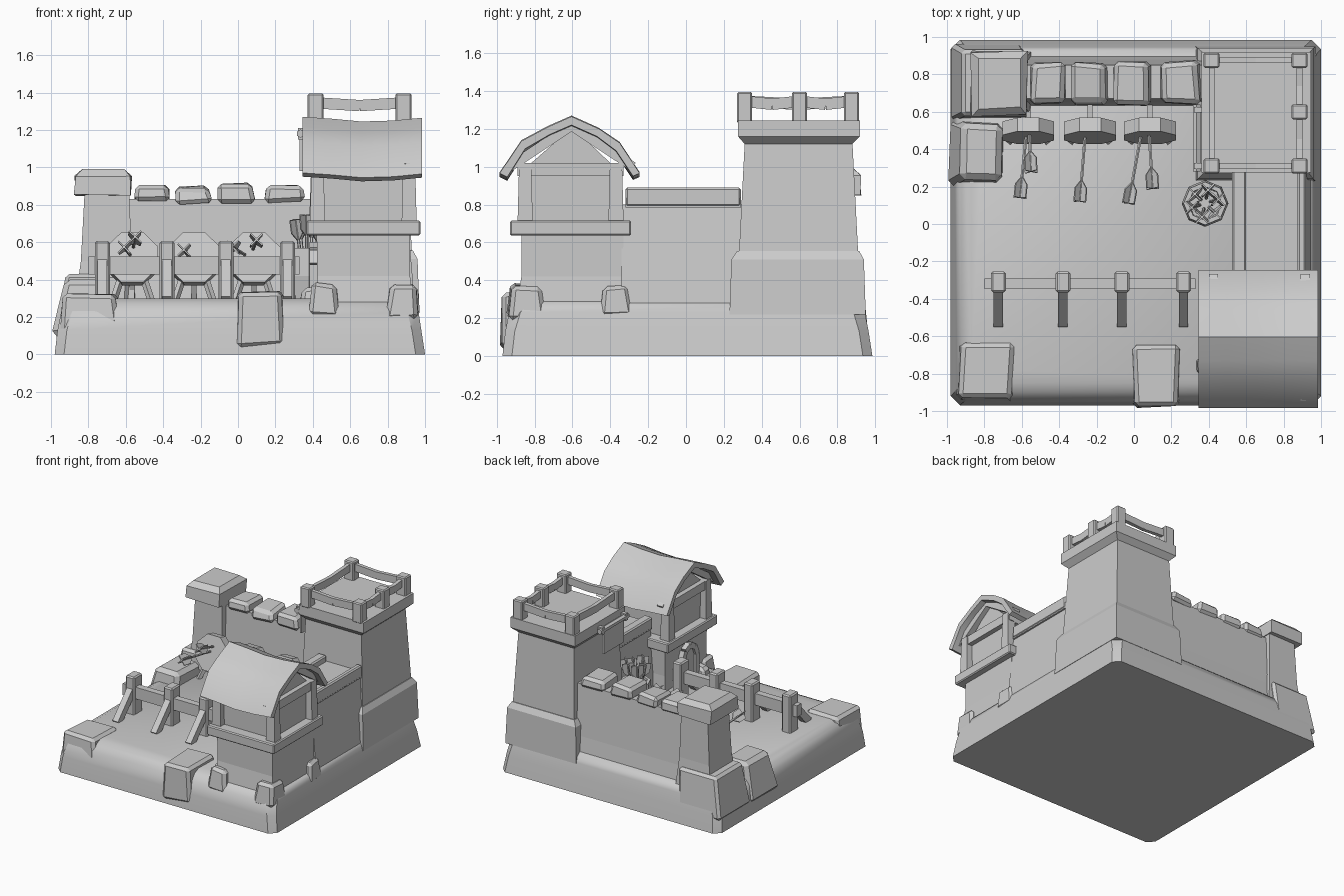
import bpy, bmesh, math, random
from mathutils import Vector

if "Cube" in bpy.data.objects:
    bpy.data.objects.remove(bpy.data.objects["Cube"])
random.seed(4)


def finish(name, bm, bevel=0.0, smooth=False):
    bmesh.ops.recalc_face_normals(bm, faces=bm.faces)
    me = bpy.data.meshes.new(name)
    bm.to_mesh(me)
    bm.free()
    ob = bpy.data.objects.new(name, me)
    bpy.context.collection.objects.link(ob)
    if bevel:
        m = ob.modifiers.new("bevel", 'BEVEL')
        m.width, m.segments, m.limit_method = bevel, 1, 'ANGLE'
    if smooth:
        bpy.ops.object.select_all(action='DESELECT')
        ob.select_set(True)
        bpy.context.view_layer.objects.active = ob
        bpy.ops.object.shade_smooth_by_angle(angle=math.radians(40))
    return ob


def loft(name, rings, bevel=0.0, smooth=False, jitter=0.0):
    """Skin a stack of equal-length point rings and close both ends."""
    bm = bmesh.new()
    vs = [[bm.verts.new(Vector(p) + Vector([random.uniform(-jitter, jitter) for _ in range(3)]))
           for p in r] for r in rings]
    n = len(vs[0])
    for a, b in zip(vs, vs[1:]):
        for i in range(n):
            bm.faces.new((a[i], a[(i + 1) % n], b[(i + 1) % n], b[i]))
    bm.faces.new(vs[0][::-1])
    bm.faces.new(vs[-1])
    return finish(name, bm, bevel, smooth)


def rect(x0, x1, y0, y1, z, c=0.0):
    if not c:
        return [(x0, y0, z), (x1, y0, z), (x1, y1, z), (x0, y1, z)]
    return [(x0 + c, y0, z), (x1 - c, y0, z), (x1, y0 + c, z), (x1, y1 - c, z),
            (x1 - c, y1, z), (x0 + c, y1, z), (x0, y1 - c, z), (x0, y0 + c, z)]


def stack(name, *levels, **kw):
    return loft(name, [rect(*l) for l in levels], **kw)


def box(name, x0, x1, y0, y1, z0, z1, **kw):
    return stack(name, (x0, x1, y0, y1, z0), (x0, x1, y0, y1, z1), **kw)


def stone(name, x0, x1, y0, y1, z0, z1, t=0.02):
    return stack(name, (x0, x1, y0, y1, z0), (x0 + t, x1 - t, y0 + t, y1 - t, z1),
                 bevel=0.022, jitter=0.012)


def frame(d):
    d = d.normalized()
    u = d.cross(Vector((0, 0, 1)) if abs(d.z) < 0.9 else Vector((1, 0, 0))).normalized()
    return u, u.cross(d)


def beam(name, a, b, w, h=None, n=4):
    """Bar between two points: rectangular for n=4, round otherwise."""
    a, b = Vector(a), Vector(b)
    u, v = frame(b - a)
    h = h or w
    k = math.sqrt(0.5) if n == 4 else 0.5
    off = [u * w * k * math.cos(t) + v * h * k * math.sin(t)
           for t in [math.pi * (2 * i + 1) / n for i in range(n)]]
    return loft(name, [[p + o for o in off] for p in (a, b)])


def arrow(name, tail, tip):
    tail, tip = Vector(tail), Vector(tip)
    d = (tip - tail).normalized()
    beam(name + "_shaft", tail, tip, 0.018, n=6)
    u, v = frame(d)
    for i, s in enumerate(((u + v) * 0.7, (u - v) * 0.7)):
        prof = [tail - s * .045, tail + d * .07 - s * .045, tail + d * .12,
                tail + d * .07 + s * .045, tail + s * .045]
        nrm = d.cross(s).normalized() * 0.004
        loft(f"{name}_vane_{i}", [[p - nrm for p in prof], [p + nrm for p in prof]])


# Ground block with rounded upper edge
stack("ground", (-.98, 1, -.97, .985, 0, .05), (-.965, .98, -.955, .965, .13, .05),
      (-.945, .965, -.935, .945, .23, .06), (-.92, .95, -.90, .93, .275, .07),
      (-.87, .92, -.85, .90, .3, .08), smooth=True)

# Large back tower
stack("tower_plinth", (.33, .97, .23, .95, .22), (.34, .96, .24, .94, .51), (.37, .935, .27, .915, .555))
stack("tower_shaft", (.375, .93, .28, .91, .54), (.395, .90, .31, .88, 1.12),
      (.36, .945, .275, .92, 1.16), (.36, .945, .275, .92, 1.245))
posts = [(.415, .31), (.885, .31), (.885, .60), (.885, .875), (.415, .875)]
for i, (x, y) in enumerate(posts):
    box(f"railing_post_{i}", x - .043, x + .043, y - .04, y + .04, 1.23, 1.395, bevel=.008)
for i in range(5):
    (ax, ay), (bx, by) = posts[i], posts[(i + 1) % 5]
    mid = ((ax + bx) / 2, (ay + by) / 2, 1.33)
    beam(f"railing_{i}_a", (ax, ay, 1.345), mid, .03, .06)
    beam(f"railing_{i}_b", mid, (bx, by, 1.345), .03, .06)
# Rod and cloth on the inner tower wall
beam("banner_rod", (.335, .28, 1.18), (.335, .64, 1.18), .045, n=6)
box("banner_cloth", .33, .345, .33, .59, .98, 1.18)
for y in (.31, .61):
    box("rod_bracket", .32, .40, y - .015, y + .015, 1.15, 1.21)

# Back wall with merlons
stack("back_wall", (-.62, .40, .62, .91, .2), (-.62, .40, .65, .88, .42), (-.62, .40, .67, .85, .83))
for i, (a, b, z) in enumerate(((-.555, -.365, .91), (-.345, -.14, .895), (-.12, .09, .915), (.135, .35, .905))):
    stone(f"merlon_{i}", a, b, .64, .87, .81, z, .01)

# Back left corner turret
stack("turret_foot", (-.98, -.60, .55, .965, .1), (-.92, -.58, .58, .93, .43), bevel=.02)
stack("turret_shaft", (-.87, -.55, .59, .92, .28), (-.84, -.57, .61, .90, .5), (-.82, -.58, .62, .89, .87))
stack("turret_cap", (-.87, -.57, .58, .92, .85), (-.87, -.57, .58, .92, .955),
      (-.83, -.61, .62, .88, .985), jitter=.008)

# Right wall and its walkway
stack("right_wall", (.52, .95, -.34, .30, .22), (.56, .90, -.34, .30, .8))
box("walkway", .53, .915, -.32, .29, .785, .835)
box("parapet_inner", .525, .60, -.32, .29, .79, .885, bevel=.01)
box("parapet_outer", .875, .92, -.32, .29, .79, .89, bevel=.01)

# Gatehouse body
stack("gatehouse_base", (.40, .955, -.92, -.31, .1), (.425, .92, -.87, -.335, .42), (.42, .92, -.87, -.33, .65))
stack("gatehouse_ledge", (.365, .975, -.93, -.29, .635), (.365, .975, -.93, -.29, .715), bevel=.008)
room = [(-.84, .70), (-.38, .70), (-.38, 1.0), (-.60, 1.21), (-.84, 1.0)]
loft("gatehouse_room", [[(x, y, z) for y, z in room] for x in (.44, .90)])
for x in (.425, .915):
    for y in (-.85, -.37):
        stack("room_post", (x - .04, x + .04, y - .04, y + .04, .71),
              (x - .032, x + .032, y - .032, y + .032, 1.02))
    beam("room_cross_beam", (x, -.89, .985), (x, -.33, .985), .05, .07)
    for y, s in ((-.93, 1), (-.28, -1)):
        beam("roof_rafter", (x, y, 1.0), (x, -.605, 1.215), .05, .05)
for y in (-.85, -.37):
    box("room_long_beam", .40, .94, y - .03, y + .03, .95, 1.02)

# Curved gable roof, dipping at mid span
outer = [(-.985, .97), (-.87, 1.14), (-.73, 1.215), (-.605, 1.27), (-.46, 1.205), (-.35, 1.13), (-.245, .97)]
inner = [(-.28, .955), (-.37, 1.09), (-.47, 1.165), (-.605, 1.225), (-.72, 1.175), (-.85, 1.10), (-.945, .95)]
loft("gable_roof", [[(x, y, z - s) for y, z in outer + inner]
                    for x, s in ((.345, 0), (.50, .01), (.66, .025), (.83, .02), (.985, .005))], smooth=True)

# Arched doorway on the inner side
arch = [(-.70, .3), (-.70, .48), (-.67, .55), (-.61, .58), (-.55, .55), (-.52, .48), (-.52, .3)]
loft("door", [[(x, y, z) for y, z in arch] for x in (.40, .45)])
for i in range(6):
    (ya, za), (yb, zb) = arch[i], arch[i + 1]
    beam(f"door_frame_{i}", (.405, ya, za), (.405, yb, zb), .045)

# Corner stones of the gatehouse and loose boulders
stone("gate_stone_a", .38, .545, -.945, -.78, .20, .38)
stone("gate_stone_b", .79, .97, -.945, -.74, .19, .375)
stone("gate_stone_c", .80, .975, -.46, -.285, .21, .375)
stone("gate_stone_d", .32, .46, -.83, -.70, .2, .36)
stone("boulder_front_left", -.95, -.63, -.95, -.62, .09, .33)
stone("boulder_front", -.01, .245, -.975, -.64, .04, .33, .012)
stack("boulder_left", (-1.0, -.68, .19, .55, .1), (-.93, -.70, .23, .54, .40), bevel=.03, jitter=.015)

# Fence with slanted braces
for i, x in enumerate((-.725, -.38, -.065, .265)):
    box(f"fence_post_{i}", x - .04, x + .04, -.365, -.255, .28, .605, bevel=.01)
    beam(f"fence_brace_{i}", (x, -.34, .49), (x, -.53, .29), .05, .06)
beam("fence_rail", (-.80, -.32, .475), (.33, -.32, .475), .055, .095)

# Tilted octagonal targets on three legs
for i, x in enumerate((-.565, -.235, .085)):
    c, nrm = Vector((x, .50, .51)), Vector((0, -.97, .25))
    beam(f"target_{i}", c - nrm * .035, c + nrm * .04, .30, n=8)
    for lx, ly in ((-.10, .44), (.10, .44), (0, .64)):
        beam(f"target_{i}_leg", (x + lx, ly, .29), (x + lx * .3, .53, .50), .028)
for i, (tx, ty, tz, hx, hz) in enumerate(((-.61, .14, .575, -.575, .53), (-.55, .28, .63, -.56, .57),
                                          (-.29, .12, .56, -.26, .52), (-.03, .11, .575, .04, .53),
                                          (.10, .19, .615, .08, .56))):
    arrow(f"arrow_{i}", (tx, ty, tz), (hx, .49, hz))

# Open barrel holding spare arrows
bx, by = .38, .11
loft("barrel", [[(bx + r * math.cos(math.tau * i / 8), by + r * math.sin(math.tau * i / 8), z) for i in range(8)]
                for r, z in ((.10, .29), (.125, .42), (.115, .57), (.09, .57), (.085, .40))])
for i in range(6):
    t = math.tau * i / 6 + .3
    dx, dy = math.cos(t), math.sin(t)
    arrow(f"spare_arrow_{i}", (bx + dx * .075, by + dy * .075, .70 + .1 * random.random()),
          (bx + dx * .03, by + dy * .03, .40))
